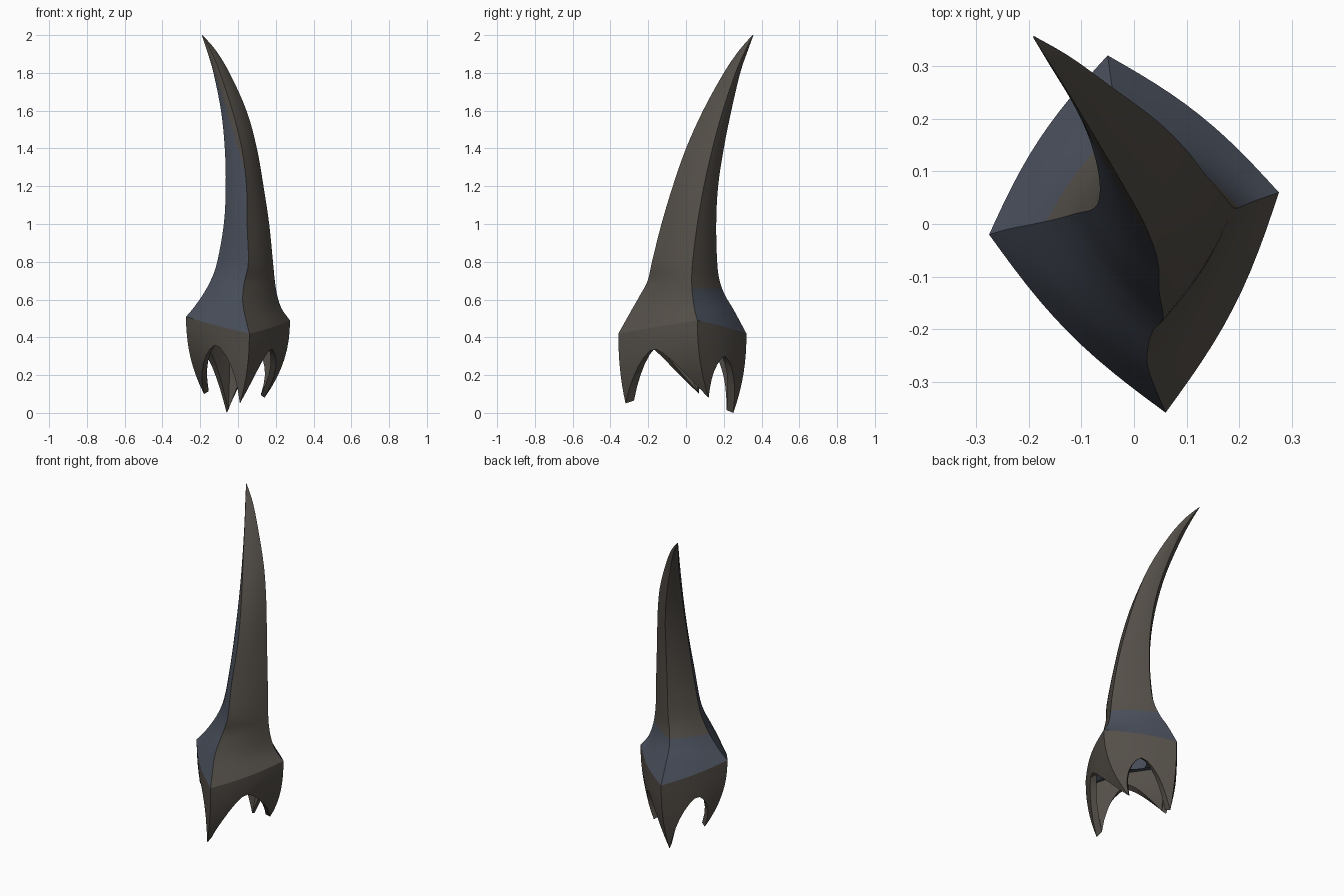
import bpy, bmesh, math
from mathutils import Vector

if "Cube" in bpy.data.objects:
    bpy.data.objects.remove(bpy.data.objects["Cube"])

N = 12  # columns per side; corners run front, right, back, left

# Ridge positions: z, front xy, right xy, back xy, left xy
ROWS = [
    (0.46, .06, -.335, .275, .06, -.05, .30, -.275, -.02),
    (0.55, .03, -.285, .232, .045, -.04, .25, -.24, -.01),
    (0.62, .025, -.245, .208, .035, -.03, .208, -.19, 0),
    (0.70, .035, -.203, .195, .03, -.01, .178, -.145, .01),
    (0.80, .055, -.18, .185, .035, .01, .165, -.11, .02),
    (1.00, .048, -.13, .165, .06, .02, .16, -.075, .03),
    (1.20, .045, -.07, .135, .095, .02, .17, -.065, .06),
    (1.40, .02, 0, .10, .14, .005, .20, -.07, .11),
    (1.60, -.03, .09, .045, .195, -.035, .24, -.09, .175),
    (1.80, -.095, .20, -.045, .262, -.095, .287, -.13, .26),
    (1.92, -.145, .282, -.118, .315, -.145, .328, -.165, .312),
    (2.00, -.19, .352, -.188, .355, -.19, .357, -.192, .355),
]
RING = [Vector(p) for p in ((.06, -.358, .42), (.275, .06, .49), (-.05, .32, .42), (-.275, -.02, .51))]
TIPS = [Vector(p) for p in ((.01, -.32, .05), (.14, .12, .08), (-.06, .25, 0), (-.18, .07, .10))]
ARCH = [(.47, .34), (.5, .30), (.55, .32), (.52, .36)]  # apex position and height per side


def material(name, color):
    m = bpy.data.materials.new(name)
    m.diffuse_color = (*color, 1)
    m.use_nodes = True
    m.node_tree.nodes["Principled BSDF"].inputs["Base Color"].default_value = m.diffuse_color
    return m


BROWN = material("dark brown horn", (.088, .077, .065))
BLUE = material("slate blue", (.068, .080, .108))


def loop_points(corners, bulge):
    """Closed four-sided section with slightly convex sides."""
    out = []
    for s in range(4):
        a, b = corners[s], corners[(s + 1) % 4]
        d = b - a
        n = Vector((d.y, -d.x, 0))
        for i in range(N):
            t = i / N
            out.append(a.lerp(b, t) + n * bulge * math.sin(math.pi * t))
    return out


def build(name, loops, color_rule, cap_last=True):
    bm = bmesh.new()
    rows = [[bm.verts.new(p) for p in lp] for lp in loops]
    n = 4 * N
    for r in range(len(rows) - 1):
        for k in range(n):
            j = (k + 1) % n
            f = bm.faces.new((rows[r][k], rows[r][j], rows[r + 1][j], rows[r + 1][k]))
            f.material_index = color_rule(r, k, f.calc_center_median())
    if cap_last:
        f = bm.faces.new(rows[-1])
        f.material_index = color_rule(len(rows), 0, f.calc_center_median())
    me = bpy.data.meshes.new(name)
    bm.to_mesh(me)
    bm.free()
    me.materials.append(BROWN)
    me.materials.append(BLUE)
    ob = bpy.data.objects.new(name, me)
    bpy.context.collection.objects.link(ob)
    bpy.context.view_layer.objects.active = ob
    ob.select_set(True)
    bpy.ops.object.shade_smooth_by_angle(angle=math.radians(35))
    ob.select_set(False)


def catmull(p0, p1, p2, p3, t):
    return .5 * (2 * p1 + (p2 - p0) * t + (2 * p0 - 5 * p1 + 4 * p2 - p3) * t * t
                 + (3 * p1 - p0 - 3 * p2 + p3) * t ** 3)


# Curved blade with flared foot
keys = [[Vector((r[1 + 2 * c], r[2 + 2 * c], r[0])) for c in range(4)] for r in ROWS]
keys[0] = RING
sections = []
for i in range(len(keys) - 1):
    q = [keys[max(0, min(len(keys) - 1, i + d))] for d in (-1, 0, 1, 2)]
    for step in range(4):
        sections.append([catmull(*(q[d][c] for d in range(4)), step / 4) for c in range(4)])
sections.append(keys[-1])
blade = [loop_points(s, .05) for s in sections]


def blade_color(r, k, c):
    side, t = k // N, (k % N + .5) / N
    if side == 3:   # front-left face is blue, fading to brown by the left ridge and tip
        return int(c.z < 1.78 and t < 1 - max(0, c.z - 1.25) * 1.2)
    if side in (1, 2):   # blue flare round the back
        return int(c.z < .65)
    return 0


build("curved_blade", blade, blade_color)

# Pronged socket: arched skirt under the flare, folded inside as a thin shell
ring = loop_points(RING, .05)
STEPS = 8


def skirt_column(k, s):
    side, t = k // N, (k % N) / N
    nxt = (side + 1) % 4
    apex, height = ARCH[side]
    tip = TIPS[side] if t < apex else TIPS[nxt]
    u = t / apex if t < apex else (1 - t) / (1 - apex)
    bottom = height - (height - tip.z) * (1 - u) ** 1.5
    p = ring[k].copy()
    w = t * t * (3 - 2 * t)
    shift = (TIPS[side] - RING[side]).lerp(TIPS[nxt] - RING[nxt], w)
    z = p.z + (bottom - p.z) * s
    d = (p.z - z) / -shift.z
    return Vector((p.x + shift.x * d ** 2.2, p.y + shift.y * d ** 2.2, z))


outer = [[skirt_column(k, 1 - i / STEPS) for k in range(4 * N)] for i in range(STEPS + 1)]
inner = [[Vector((p.x * .86, p.y * .86, p.z + .015 * (1 - i / STEPS))) for p in lp]
         for i, lp in enumerate(outer[:-1])]
# inside ceiling first, down the inner wall, round the rim, up the outer wall
ceiling = [Vector((p.x * .3, p.y * .3, .40)) for p in ring]
shell = [ceiling] + inner[::-1] + outer
build("pronged_socket", shell, lambda r, k, c: int(r == 0), cap_last=False)
